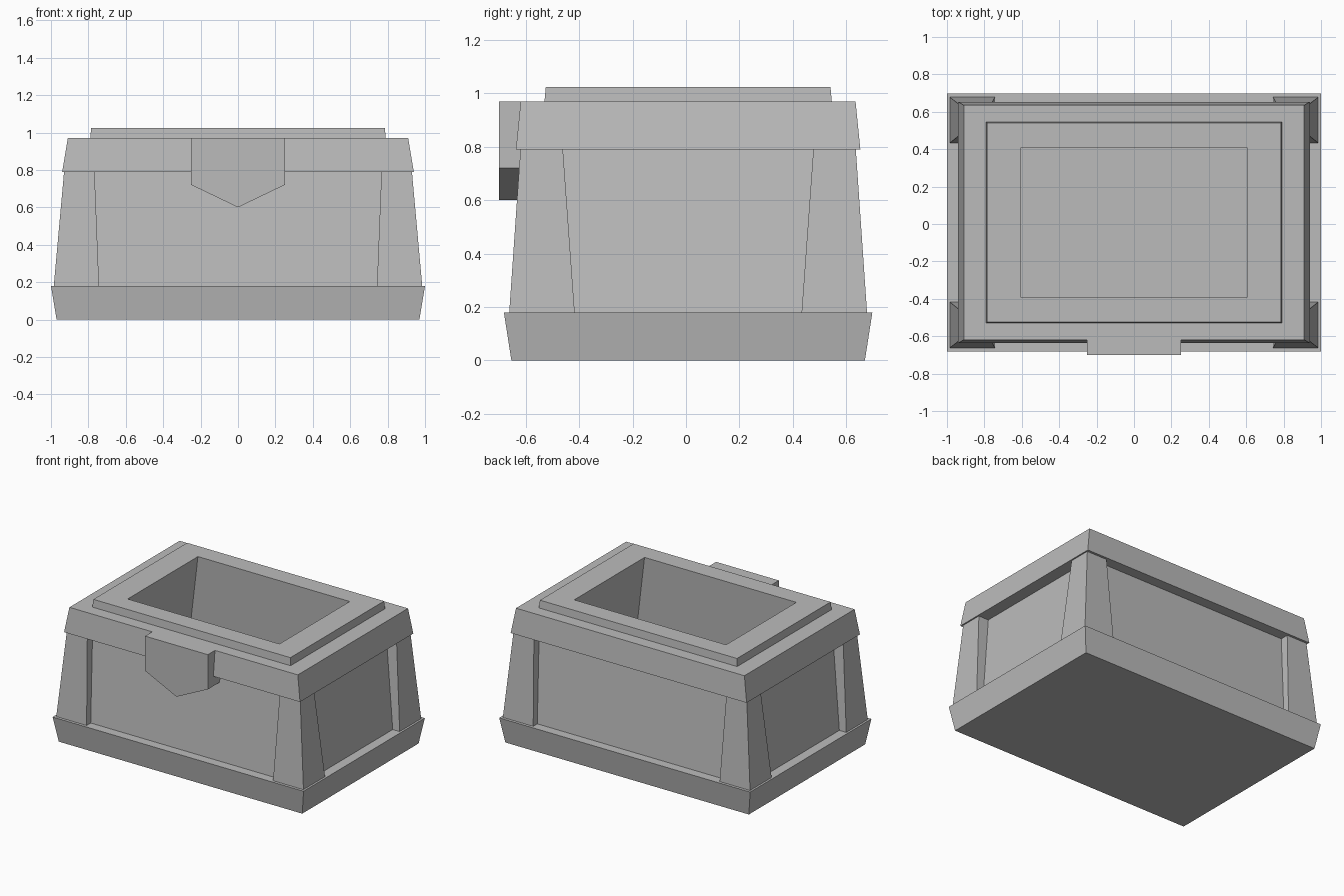
import bpy
import bmesh

cube = bpy.data.objects.get("Cube")
if cube:
    bpy.data.objects.remove(cube, do_unlink=True)

CENTRE_Y = 0.008  # the box sits slightly back because of the clasp

grey = bpy.data.materials.new("stone_grey")
grey.use_nodes = True
colour = (0.5, 0.5, 0.5, 1)
grey.diffuse_color = colour
grey.node_tree.nodes["Principled BSDF"].inputs["Base Color"].default_value = colour


def loft(name, rings, cap_start=False, cap_end=False, offset=(0, CENTRE_Y, 0)):
    """Join equal-length point rings into one flat-faced object."""
    bm = bmesh.new()
    loops = [[bm.verts.new(p) for p in ring] for ring in rings]
    for a, b in zip(loops, loops[1:]):
        n = len(a)
        for i in range(n):
            j = (i + 1) % n
            bm.faces.new((a[i], a[j], b[j], b[i]))
    if cap_start:
        bm.faces.new(loops[0][::-1])
    if cap_end:
        bm.faces.new(loops[-1])
    mesh = bpy.data.meshes.new(name)
    bm.to_mesh(mesh)
    bm.free()
    mesh.materials.append(grey)
    obj = bpy.data.objects.new(name, mesh)
    obj.location = offset
    bpy.context.collection.objects.link(obj)
    return obj


def rect(hx, hy, z):
    return [(-hx, -hy, z), (hx, -hy, z), (hx, hy, z), (-hx, hy, z)]


def body_section(outer, inner, panel, z):
    """Rectangle with corner posts standing proud of recessed panels."""
    (ox, oy), (ix, iy), (px, py) = outer, inner, panel
    quarter = [(px, iy), (ox, iy), (ox, oy), (ix, oy), (ix, py)]
    points = []
    for sx, sy in ((1, 1), (-1, 1), (-1, -1), (1, -1)):
        part = [(x * sx, y * sy, z) for x, y in quarter]
        points += part if sx * sy > 0 else part[::-1]
    return points


# Flared base with a ledge around the body
loft("base", [rect(0.757, 0.45, 0), rect(0.97, 0.662, 0),
              rect(1.0, 0.69, 0.18), rect(0.86, 0.55, 0.18)], cap_start=True)

# Tapered body: corner posts and recessed panels
loft("body", [
    body_section((0.985, 0.67), (0.743, 0.425), (0.93, 0.623), 0.18),
    body_section((0.93, 0.628), (0.767, 0.469), (0.85, 0.568), 0.79)])

# Collar, raised rim and the hollow that widens towards the floor
loft("rim_and_hollow", [
    rect(0.8, 0.52, 0.79), rect(0.94, 0.645, 0.79), rect(0.91, 0.627, 0.97),
    rect(0.79, 0.538, 0.97), rect(0.785, 0.533, 1.025),
    rect(0.605, 0.4, 1.025), rect(0.757, 0.45, 0.004)], cap_end=True)

# Pointed clasp plate on the front
outline = [(-0.25, 0.97), (-0.25, 0.72), (0, 0.6), (0.25, 0.72), (0.25, 0.97)]
loft("clasp", [[(x, y, z) for x, z in outline] for y in (-0.55, -0.7)],
     cap_start=True, cap_end=True, offset=(0, 0, 0))
